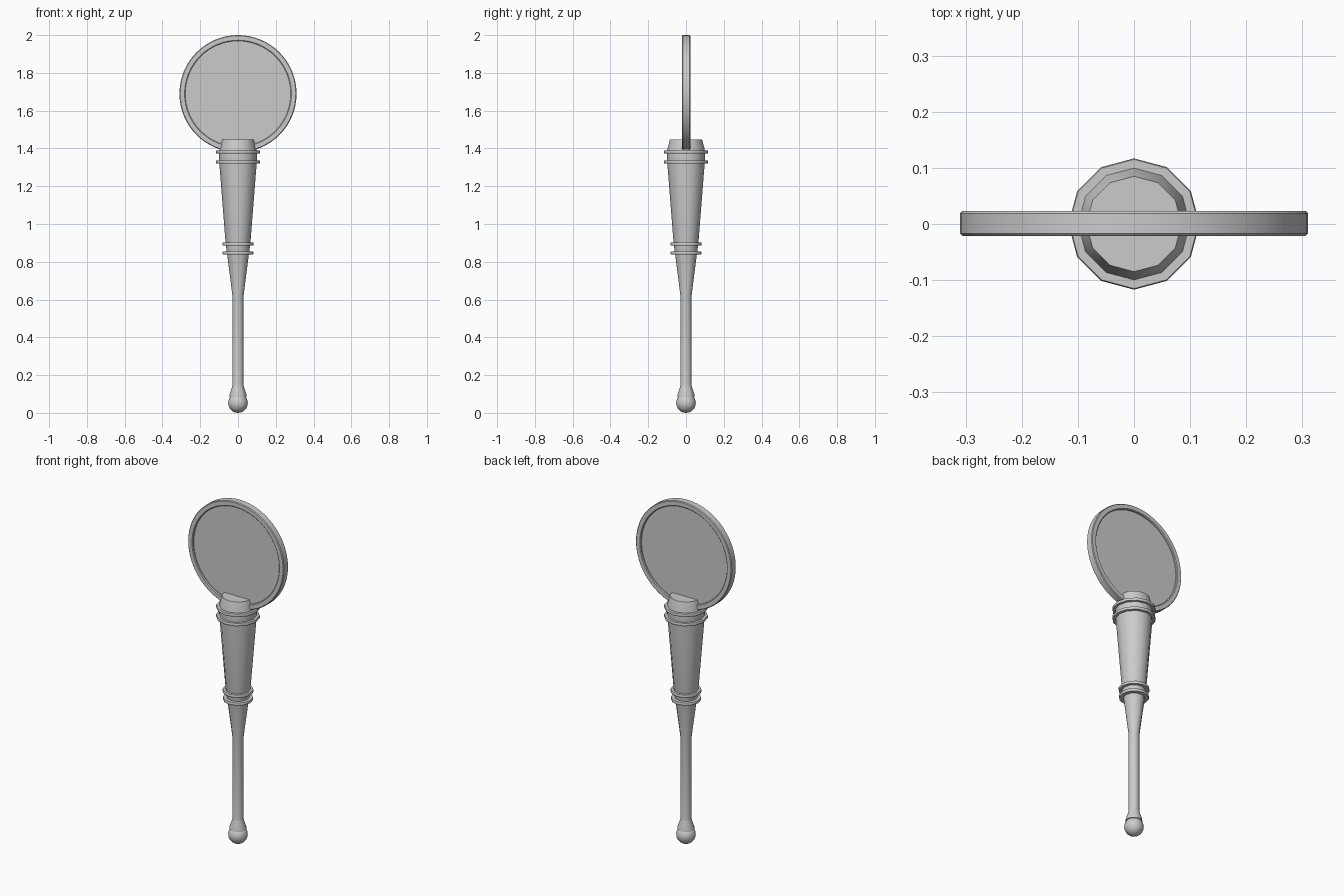
import bpy, bmesh
from math import sin, cos, pi, radians
from mathutils import Matrix

if "Cube" in bpy.data.objects:
    bpy.data.objects.remove(bpy.data.objects["Cube"])


def lathe(name, profile, sides, matrix=Matrix(), angle=35):
    """Revolve (radius, height) points about z; radius 0 closes to a pole."""
    bm = bmesh.new()
    rows = []
    for r, z in profile:
        if r == 0:
            rows.append([bm.verts.new((0, 0, z))] * sides)
        else:
            rows.append([bm.verts.new((r * cos(2 * pi * i / sides),
                                       r * sin(2 * pi * i / sides), z))
                         for i in range(sides)])
    for a, b in zip(rows, rows[1:]):
        for i in range(sides):
            j = (i + 1) % sides
            bm.faces.new(list(dict.fromkeys((a[i], a[j], b[j], b[i]))))
    bmesh.ops.recalc_face_normals(bm, faces=bm.faces)
    bm.transform(matrix)
    mesh = bpy.data.meshes.new(name)
    bm.to_mesh(mesh)
    bm.free()
    obj = bpy.data.objects.new(name, mesh)
    bpy.context.collection.objects.link(obj)
    bpy.ops.object.select_all(action='DESELECT')
    obj.select_set(True)
    bpy.context.view_layer.objects.active = obj
    bpy.ops.object.shade_smooth_by_angle(angle=radians(angle))
    return obj


SIDES = 12

# Ball at the foot of the handle
R = 0.052
ball = [(0 if k in (0, 12) else R * sin(pi * k / 12), R - R * cos(pi * k / 12))
        for k in range(13)]
lathe("pommel_ball", ball, 24)

# Turned handle: collar, thin shaft, flare, grip and socket
lathe("handle", [(0, 0.085), (0.046, 0.085), (0.044, 0.10), (0.031, 0.138),
                 (0.029, 0.15), (0.029, 0.615), (0.058, 0.845), (0.065, 0.89),
                 (0.100, 1.335), (0.101, 1.38), (0.099, 1.395),
                 (0.085, 1.448), (0, 1.448)], SIDES)

# Decorative rings
for i, (z, inner, outer) in enumerate([(0.847, 0.055, 0.081), (0.893, 0.060, 0.083),
                                       (1.328, 0.095, 0.117), (1.382, 0.095, 0.117)]):
    h = 0.008
    lathe(f"handle_ring_{i + 1}",
          [(inner, z - h), (outer - 0.002, z - h), (outer, z - h / 2),
           (outer, z + h / 2), (outer - 0.002, z + h), (inner, z + h), (inner, z - h)], SIDES)

# Round frame and recessed disc, facing front and back
face_front = Matrix.Translation((0, 0.001, 1.69)) @ Matrix.Rotation(pi / 2, 4, 'X')
t = 0.022
lathe("round_frame", [(0.283, -t), (0.306, -t), (0.310, -t + 0.004), (0.310, t - 0.004),
                      (0.306, t), (0.283, t), (0.279, t - 0.004), (0.279, -t + 0.004),
                      (0.283, -t)], 64, face_front)
g = 0.011
lathe("disc", [(0, -g), (0.281, -g), (0.281, g), (0, g)], 64, face_front)
